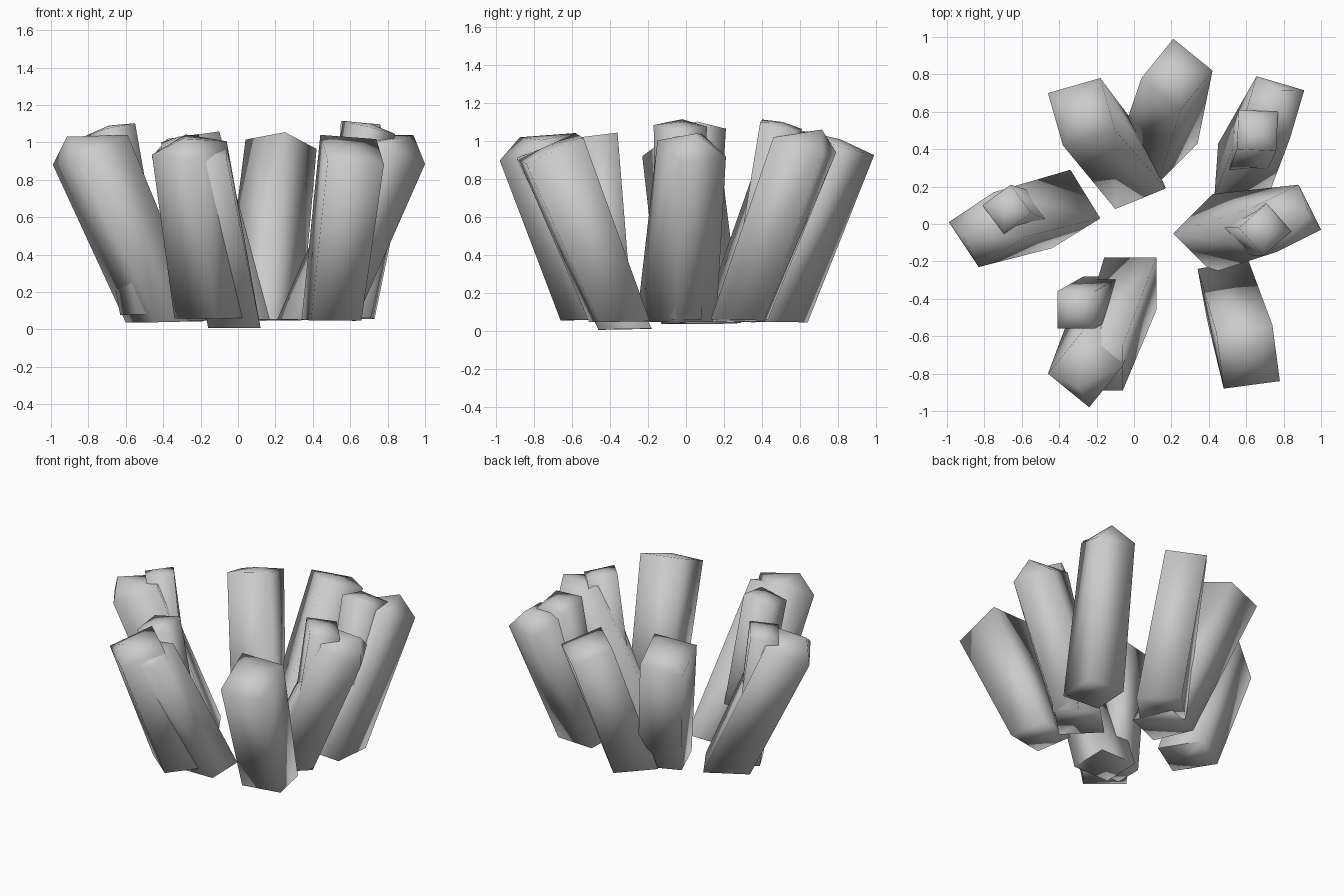
import bpy, bmesh, math
from mathutils import Vector

if "Cube" in bpy.data.objects:
    bpy.data.objects.remove(bpy.data.objects["Cube"])


def ring(center, corner, z, slope, lean):
    """Four corners of a square; z falls along the lean direction."""
    x, y = corner
    pts = []
    for dx, dy in ((x, y), (-y, x), (-x, -y), (y, -x)):
        d = Vector((dx, dy))
        pts.append((center[0] + dx, center[1] + dy, z - slope * d.dot(lean)))
    return pts


def crystal(name, base, base_corner, top, top_corner, z0, z1, slope, tip=0.02, push=0.01):
    """Leaning four-sided shaft with a low pointed cap, its tip pushed along the lean."""
    lean = Vector((top[0] - base[0], top[1] - base[1])).normalized()
    bm = bmesh.new()
    lo = [bm.verts.new(p) for p in ring(base, base_corner, z0, 0.02, lean)]
    hi = [bm.verts.new(p) for p in ring(top, top_corner, z1, slope, lean)]
    apex = bm.verts.new((top[0] + lean.x * push, top[1] + lean.y * push, z1 + tip))
    bm.faces.new(lo[::-1])
    for i in range(4):
        j = (i + 1) % 4
        bm.faces.new((lo[i], lo[j], hi[j], hi[i]))
        bm.faces.new((hi[i], hi[j], apex))
    bmesh.ops.recalc_face_normals(bm, faces=bm.faces)
    me = bpy.data.meshes.new(name)
    bm.to_mesh(me)
    bm.free()
    ob = bpy.data.objects.new(name, me)
    bpy.context.collection.objects.link(ob)
    bpy.ops.object.select_all(action='DESELECT')
    ob.select_set(True)
    bpy.context.view_layer.objects.active = ob
    bpy.ops.object.shade_smooth_by_angle(angle=math.radians(95))


# Large crystals of the ring
crystal("back_left_crystal", (-0.02, 0.27), (-0.08, -0.19), (-0.28, 0.60), (-0.10, -0.18), 0.05, 0.99, 0.36)
crystal("back_crystal", (0.13, 0.43), (0.0, -0.21), (0.23, 0.80), (0.02, -0.19), 0.05, 0.99, 0.36)
crystal("back_right_crystal", (0.58, 0.28), (-0.15, -0.13), (0.745, 0.625), (-0.165, -0.09), 0.06, 0.98, 0.36, 0.08, 0.10)
crystal("right_crystal", (0.42, -0.05), (-0.21, 0.0), (0.82, 0.03), (-0.18, 0.06), 0.05, 0.96, 0.46, 0.08, 0.12)
crystal("front_right_crystal", (0.50, -0.35), (-0.16, 0.11), (0.61, -0.71), (-0.17, 0.13), 0.05, 0.96, 0.46)
crystal("front_crystal", (-0.14, -0.46), (0.02, -0.20), (-0.26, -0.78), (0.02, -0.20), 0.06, 0.97, 0.40, 0.05, 0.10)
crystal("front_inner_crystal", (-0.02, -0.32), (-0.14, 0.14), (-0.18, -0.77), (-0.12, 0.12), 0.01, 0.94, 0.40)
crystal("left_crystal", (-0.39, 0.08), (0.21, -0.05), (-0.79, -0.03), (0.20, -0.04), 0.04, 0.96, 0.44, 0.07, 0.13)

# Small, more upright crystals grown through the large ones
crystal("back_right_shoot", (0.59, 0.32), (-0.10, -0.09), (0.66, 0.50), (-0.11, -0.10), 0.06, 1.08, 0.25)
crystal("right_shoot", (0.52, -0.04), (-0.12, 0.02), (0.70, -0.03), (-0.14, 0.01), 0.06, 1.08, 0.25)
crystal("left_shoot", (-0.50, 0.02), (0.13, -0.04), (-0.68, 0.08), (0.13, -0.02), 0.08, 1.07, 0.25)
crystal("front_shoot", (-0.17, -0.38), (-0.10, 0.10), (-0.31, -0.46), (-0.10, 0.10), 0.05, 1.01, 0.25)
